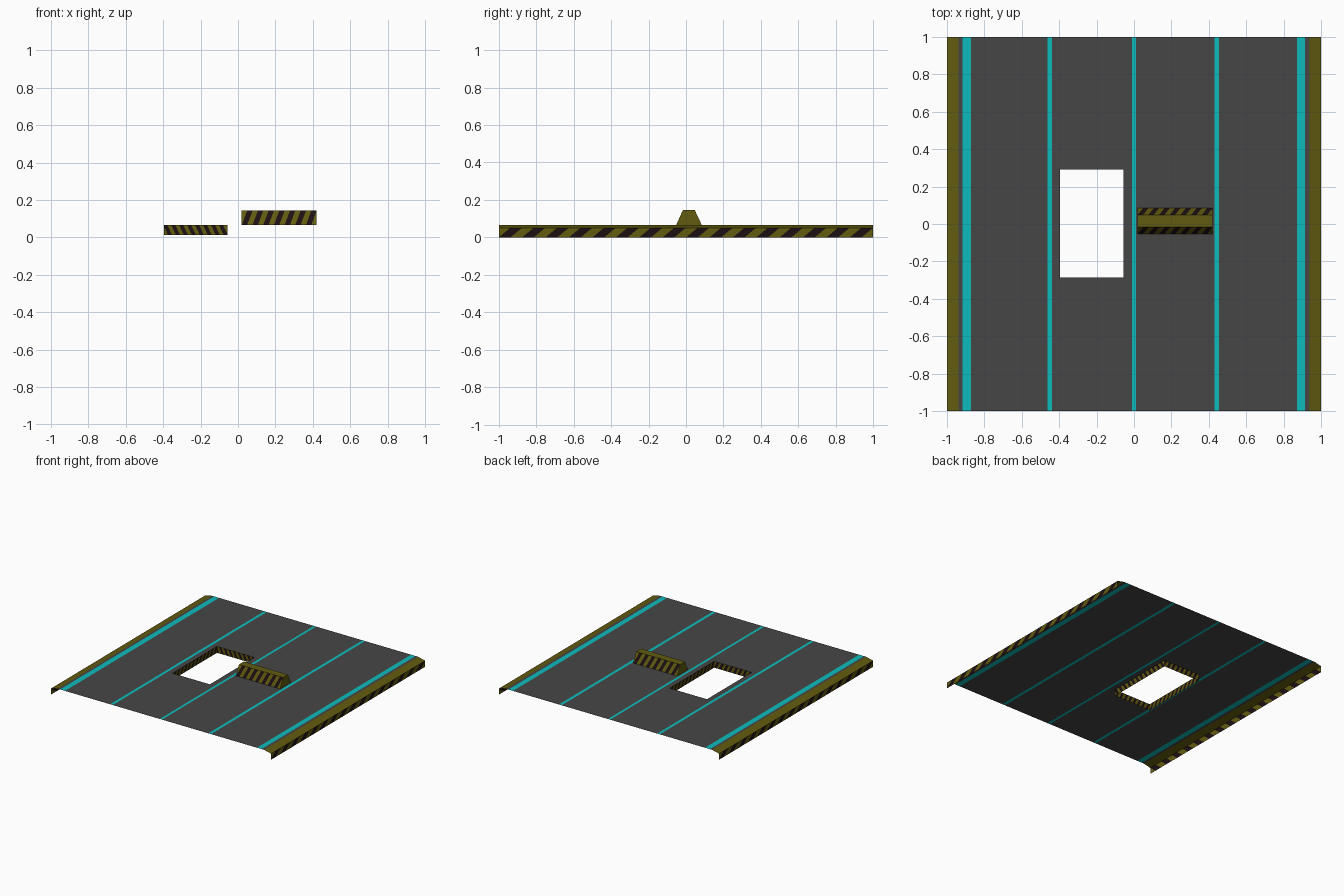
import bpy, bmesh, math
from mathutils import Vector

if "Cube" in bpy.data.objects:
    bpy.data.objects.remove(bpy.data.objects["Cube"])


def material(name, rgb):
    m = bpy.data.materials.new(name)
    m.diffuse_color = (*rgb, 1)
    m.use_nodes = True
    m.node_tree.nodes["Principled BSDF"].inputs["Base Color"].default_value = m.diffuse_color
    return m


ASPHALT = material("asphalt grey", (0.062, 0.062, 0.062))
CYAN = material("lane cyan", (0.004, 0.50, 0.50))
YELLOW = material("hazard yellow", (0.122, 0.104, 0.005))
BLACK = material("hazard black", (0.012, 0.005, 0.006))

DECK_Z = 0.065      # road surface
RAIL_Z = 0.05       # top of the side skirts
DECK_X = 0.937      # half width of the road surface
HOLE = (-0.395, -0.055, -0.287, 0.292)


def finish(name, bm, mats):
    bmesh.ops.remove_doubles(bm, verts=bm.verts, dist=1e-5)
    me = bpy.data.meshes.new(name)
    bm.to_mesh(me)
    bm.free()
    for m in mats:
        me.materials.append(m)
    ob = bpy.data.objects.new(name, me)
    bpy.context.collection.objects.link(ob)
    return ob


def quad(bm, *pts):
    return bm.faces.new([bm.verts.new(p) for p in pts])


def striped_panel(name, origin, along, up, count, lean, phase=0.0):
    """Flat panel cut into diagonal hazard stripes; lean = sideways shift over its height."""
    o, a, u = Vector(origin), Vector(along), Vector(up)
    length, height = a.length, u.length
    an, un = a.normalized(), u.normalized()
    bm = bmesh.new()
    quad(bm, o, o + a, o + a + u, o + u)
    period = length / count
    slope = lean / height
    normal = (an - un * slope).normalized()
    k = -2 * count
    while k <= 4 * count:
        s = (k / 2 + phase) * period
        if -abs(lean) < s < length + abs(lean):
            bmesh.ops.bisect_plane(bm, geom=bm.verts[:] + bm.edges[:] + bm.faces[:],
                                   dist=1e-6, plane_co=o + an * s, plane_no=normal)
        k += 1
    for f in bm.faces:
        d = f.calc_center_median() - o
        s = (d.dot(an) - d.dot(un) * slope) / period - phase
        f.material_index = 1 if (s % 1.0) < 0.5 else 0
    return finish(name, bm, [YELLOW, BLACK])


# Road deck: strips across x, lane lines are their own faces, hole left open
lines = [(-0.917, -0.872), (-0.462, -0.438), (-0.011, 0.010), (0.430, 0.455), (0.872, 0.914)]
xs = sorted([-DECK_X, DECK_X, HOLE[0], HOLE[1]] + [x for l in lines for x in l])
ys = [-1, HOLE[2], HOLE[3], 1]
bm = bmesh.new()
for x0, x1 in zip(xs, xs[1:]):
    for y0, y1 in zip(ys, ys[1:]):
        cx, cy = (x0 + x1) / 2, (y0 + y1) / 2
        if HOLE[0] < cx < HOLE[1] and HOLE[2] < cy < HOLE[3]:
            continue
        f = quad(bm, (x0, y0, DECK_Z), (x1, y0, DECK_Z), (x1, y1, DECK_Z), (x0, y1, DECK_Z))
        f.material_index = int(any(a < cx < b for a, b in lines))
finish("road_deck", bm, [ASPHALT, CYAN])

# Side rails: sloped yellow shoulder and striped skirt on both sides
for side, s in (("right", 1), ("left", -1)):
    bm = bmesh.new()
    quad(bm, (s * DECK_X, -s, DECK_Z), (s, -s, RAIL_Z), (s, s, RAIL_Z), (s * DECK_X, s, DECK_Z))
    finish(side + "_shoulder", bm, [YELLOW])
    striped_panel(side + "_skirt", (s, -s, 0), (0, 2 * s, 0), (0, 0, RAIL_Z), 16, 0.06)

# Pit walls hanging under the opening, facing inwards
hx0, hx1, hy0, hy1 = HOLE
wall = (0, 0, DECK_Z - 0.012)
z = 0.012
striped_panel("pit_back_wall", (hx0, hy1, z), (hx1 - hx0, 0, 0), wall, 8, -0.025)
striped_panel("pit_front_wall", (hx1, hy0, z), (hx0 - hx1, 0, 0), wall, 8, 0.025)
striped_panel("pit_left_wall", (hx0, hy0, z), (0, hy1 - hy0, 0), wall, 12, 0.03)
striped_panel("pit_right_wall", (hx1, hy1, z), (0, hy0 - hy1, 0), wall, 12, 0.03)

# Barrier: trapezoid block with striped slopes, plain top and ends
bx0, bx1 = 0.02, 0.42
top = 0.145
yb0, yt0, yt1, yb1 = -0.053, -0.017, 0.047, 0.085
bm = bmesh.new()
quad(bm, (bx0, yt0, top), (bx1, yt0, top), (bx1, yt1, top), (bx0, yt1, top))
quad(bm, (bx1, yb0, DECK_Z), (bx1, yb1, DECK_Z), (bx1, yt1, top), (bx1, yt0, top))
quad(bm, (bx0, yb1, DECK_Z), (bx0, yb0, DECK_Z), (bx0, yt0, top), (bx0, yt1, top))
finish("barrier_top_and_ends", bm, [YELLOW])
rise = top - DECK_Z
striped_panel("barrier_front_slope", (bx0, yb0, DECK_Z), (bx1 - bx0, 0, 0),
              (0, yt0 - yb0, rise), 7, 0.03)
striped_panel("barrier_back_slope", (bx1, yb1, DECK_Z), (bx0 - bx1, 0, 0),
              (0, yt1 - yb1, rise), 7, 0.03)
